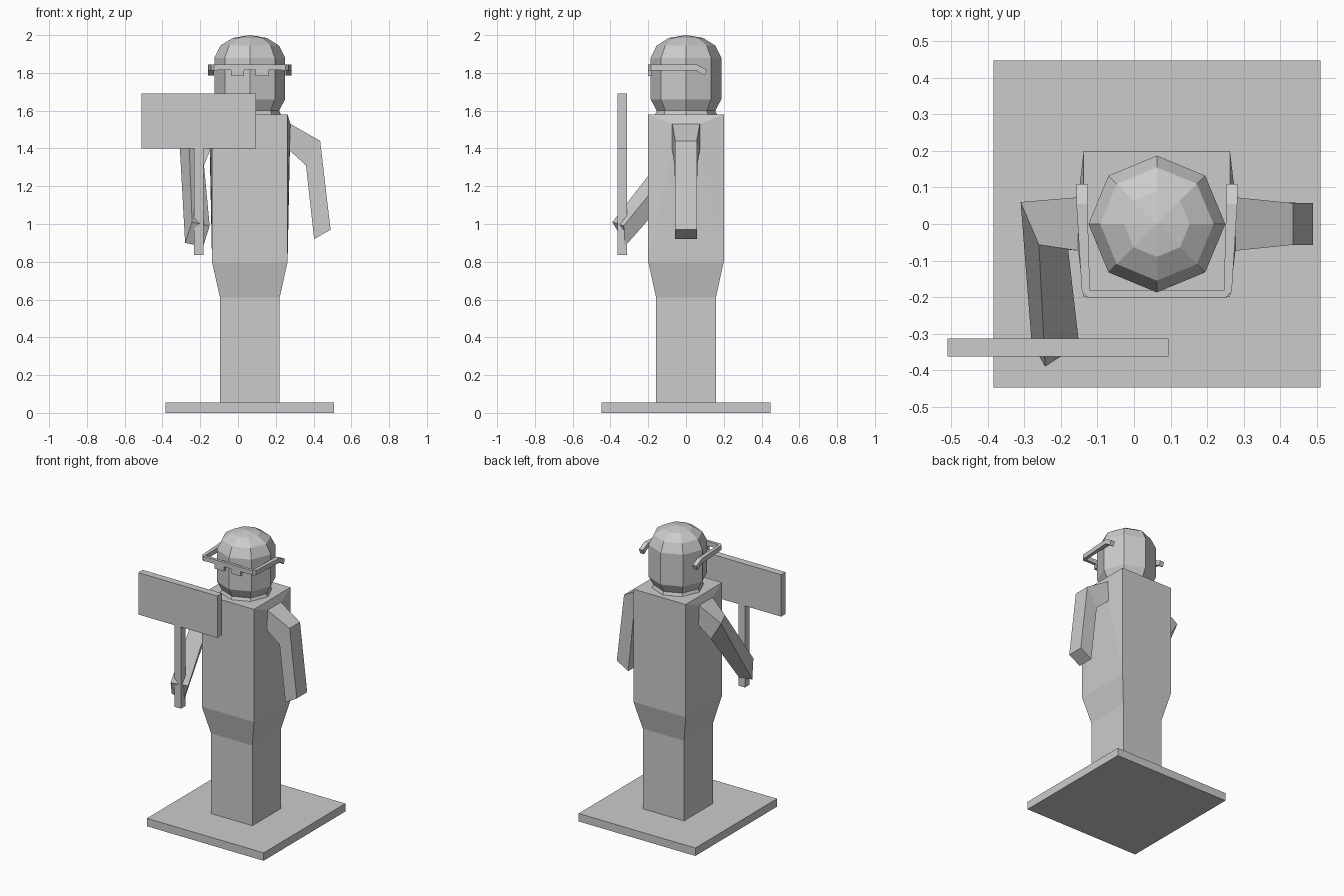
import bpy, bmesh
from math import cos, sin, pi

if "Cube" in bpy.data.objects:
    bpy.data.objects.remove(bpy.data.objects["Cube"])

CX = 0.0625  # body axis; the sign shifts the overall centre


def make(name, verts, faces):
    me = bpy.data.meshes.new(name)
    me.from_pydata(verts, [], faces)
    bm = bmesh.new()
    bm.from_mesh(me)
    bmesh.ops.recalc_face_normals(bm, faces=bm.faces)
    bm.to_mesh(me)
    bm.free()
    ob = bpy.data.objects.new(name, me)
    bpy.context.collection.objects.link(ob)
    return ob


def loft(name, rings, caps=True):
    """Bridge equal-length rings of points."""
    n = len(rings[0])
    verts = [p for r in rings for p in r]
    faces = [(i*n + j, i*n + (j+1) % n, (i+1)*n + (j+1) % n, (i+1)*n + j)
             for i in range(len(rings) - 1) for j in range(n)]
    if caps:
        faces += [tuple(range(n)), tuple(range(len(verts) - n, len(verts)))]
    return make(name, verts, faces)


def rect(hx, hy, z, cx=CX):
    return [(cx-hx, -hy, z), (cx+hx, -hy, z), (cx+hx, hy, z), (cx-hx, hy, z)]


def box(name, x0, x1, y0, y1, z0, z1):
    return loft(name, [[(x0, y0, z), (x1, y0, z), (x1, y1, z), (x0, y1, z)] for z in (z0, z1)])


def octagon(r, z):
    return [(CX + r*cos(k*pi/4), r*sin(k*pi/4), z) for k in range(8)]


# Base plate, legs and flared hips
box("base", CX-0.447, CX+0.447, -0.447, 0.447, 0, 0.055)
loft("legs", [rect(0.158, 0.158, 0.05), rect(0.158, 0.158, 0.61), rect(0.2, 0.2, 0.8)])

# Torso: its side panels fan out to the shoulder openings
verts = rect(0.2, 0.2, 0.8) + rect(0.2, 0.2, 1.58)
faces = [(0, 1, 5, 4), (2, 3, 7, 6), (4, 5, 6, 7), (0, 1, 2, 3)]


def shoulder(s):
    return [(CX+s*0.215, 0.073, 1.53), (CX+s*0.215, -0.073, 1.53),
            (CX+s*0.21, -0.073, 1.39), (CX+s*0.21, 0.073, 1.39)]


for s, side in ((-1, (7, 4, 0, 3)), (1, (6, 5, 1, 2))):
    b = len(verts)
    verts += shoulder(s)
    faces += [(side[k], side[(k+1) % 4], b + (k+1) % 4, b + k) for k in range(4)]
    faces.append((b, b+1, b+2, b+3))
make("torso", verts, faces)

# Hanging arm
loft("hanging_arm", [
    shoulder(1),
    [(0.435, 0.057, 1.44), (0.435, -0.057, 1.44), (0.36, -0.06, 1.31), (0.36, 0.06, 1.31)],
    [(0.49, 0.057, 0.97), (0.49, -0.057, 0.97), (0.403, -0.057, 0.92), (0.403, 0.057, 0.92)]])

# Arm reaching forward to the sign
loft("holding_arm", [
    shoulder(-1),
    [(-0.31, 0.06, 1.44), (-0.26, -0.057, 1.44), (-0.18, -0.07, 1.31), (-0.23, 0.055, 1.31)],
    [(-0.28, -0.325, 0.9), (-0.243, -0.39, 1.01), (-0.15, -0.33, 0.99), (-0.185, -0.325, 0.88)]])

# Sign on a stick
box("sign_board", -0.51, 0.095, -0.362, -0.313, 1.4, 1.69)
box("sign_stick", -0.232, -0.183, -0.362, -0.313, 0.835, 1.4)

# Eight-sided domed head
loft("head", [octagon(r, z) for r, z in (
    (0.165, 1.578), (0.155, 1.6), (0.187, 1.66), (0.187, 1.88),
    (0.155, 1.945), (0.09, 1.985), (0.002, 2.0))])

# Spectacles: front bar with a raised bridge, and temples bent down at the ear
bar = [(-0.19, 1.845), (0.19, 1.845), (0.19, 1.815), (0.1, 1.815), (0.1, 1.783), (0.03, 1.783),
       (0.03, 1.815), (-0.03, 1.815), (-0.03, 1.783), (-0.1, 1.783), (-0.1, 1.815), (-0.19, 1.815)]
loft("spectacle_front", [[(CX+x, y, z) for x, z in bar] for y in (-0.202, -0.182)])
path = [(-0.202, 0.188, 0.17, 1.845), (-0.185, 0.205, 0.183, 1.845), (0.055, 0.22, 0.19, 1.845),
        (0.11, 0.22, 0.19, 1.817)]
for s, name in ((-1, "temple_left"), (1, "temple_right")):
    loft(name, [[(CX+s*a, y, z), (CX+s*b, y, z), (CX+s*b, y - (0.012 if z < 1.84 else 0), z-0.032),
                 (CX+s*a, y - (0.012 if z < 1.84 else 0), z-0.032)] for y, a, b, z in path])
